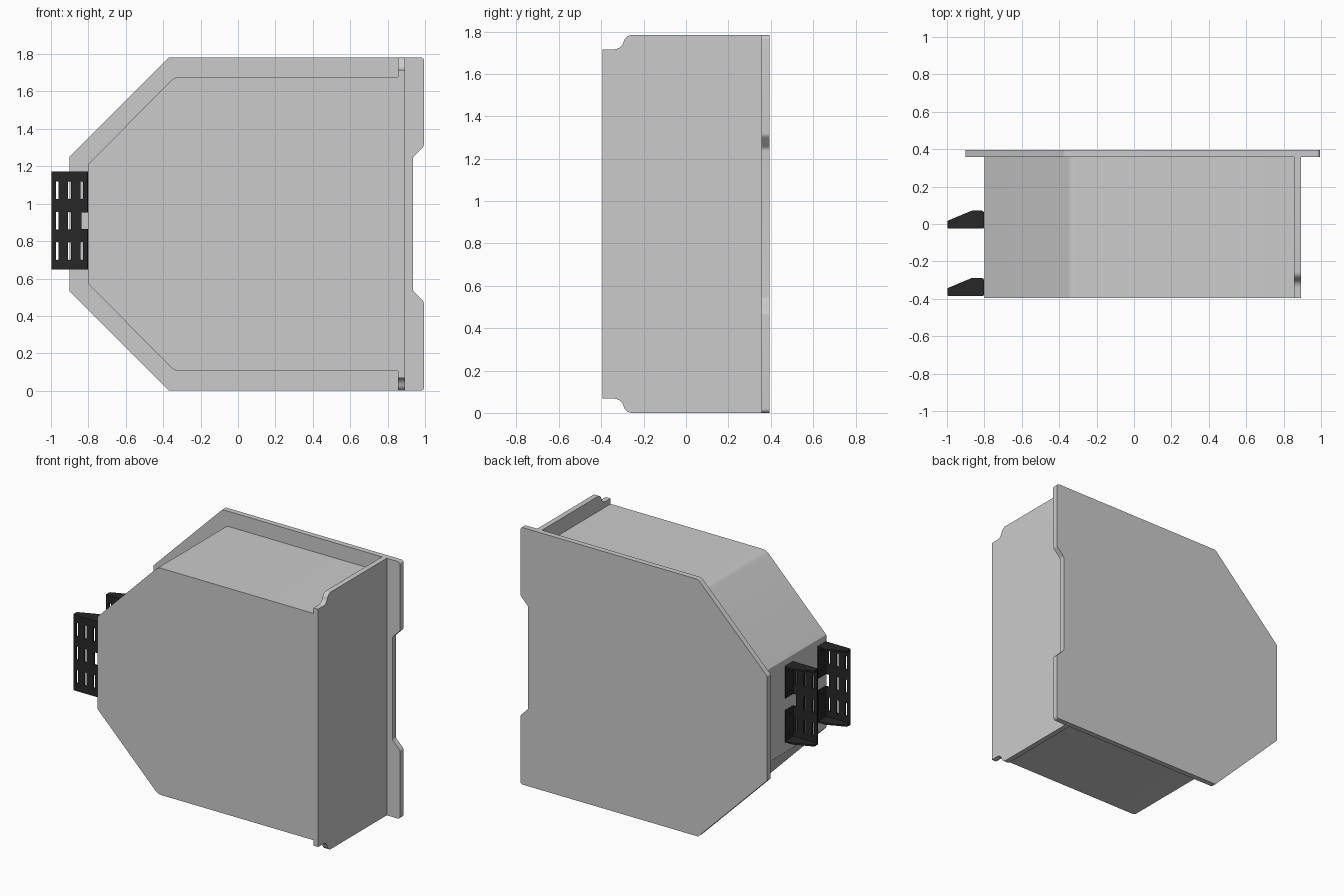
import bpy, bmesh
from math import sin, cos, pi, tan
from mathutils import Vector

if "Cube" in bpy.data.objects:
    bpy.data.objects.remove(bpy.data.objects["Cube"])


def fillet(points, n=5):
    """Points are (u, v, radius); corners with a radius become arcs."""
    out = []
    for i, (u, v, r) in enumerate(points):
        p = Vector((u, v))
        if r == 0:
            out.append(p)
            continue
        a = (Vector(points[i - 1][:2]) - p).normalized()
        b = (Vector(points[(i + 1) % len(points)][:2]) - p).normalized()
        half = a.angle(b) / 2
        c = p + (a + b).normalized() * (r / sin(half))
        s = p + a * (r / tan(half)) - c
        e = p + b * (r / tan(half)) - c
        for k in range(n + 1):
            d = s.lerp(e, k / n).normalized() * r
            out.append(c + d)
    return out


def prism(name, points, axis, lo, hi):
    """Extrude a profile: axis y uses (x, z), x uses (y, z), z uses (x, y)."""
    place = {'x': lambda p, t: (t, p[0], p[1]),
             'y': lambda p, t: (p[0], t, p[1]),
             'z': lambda p, t: (p[0], p[1], t)}[axis]
    bm = bmesh.new()
    face = bm.faces.new([bm.verts.new(place(p, lo)) for p in fillet(points)])
    ext = bmesh.ops.extrude_face_region(bm, geom=[face])
    move = Vector(place((0, 0), hi - lo))
    bmesh.ops.translate(bm, vec=move, verts=[g for g in ext['geom'] if isinstance(g, bmesh.types.BMVert)])
    bmesh.ops.recalc_face_normals(bm, faces=bm.faces)
    mesh = bpy.data.meshes.new(name)
    bm.to_mesh(mesh)
    bm.free()
    ob = bpy.data.objects.new(name, mesh)
    bpy.context.collection.objects.link(ob)
    return ob


def box(name, x, y, z):
    return prism(name, [(x[0], z[0], 0), (x[1], z[0], 0), (x[1], z[1], 0), (x[0], z[1], 0)], 'y', *y)


def activate(ob):
    bpy.ops.object.select_all(action='DESELECT')
    ob.select_set(True)
    bpy.context.view_layer.objects.active = ob


def smooth(ob):
    activate(ob)
    bpy.ops.object.shade_smooth_by_angle(angle=0.5)


def cut(ob, cutters):
    activate(cutters[0])
    for c in cutters:
        c.select_set(True)
    if len(cutters) > 1:
        bpy.ops.object.join()
    tool = cutters[0]
    tool.hide_render = True
    mod = ob.modifiers.new("cut", 'BOOLEAN')
    mod.object, mod.operation, mod.solver = tool, 'DIFFERENCE', 'EXACT'
    activate(ob)
    bpy.ops.object.modifier_apply(modifier=mod.name)
    bpy.data.objects.remove(tool)


H = 1.783
MID = H / 2


def mirrored(lower):
    """Complete a profile from its lower half, mirrored about mid height."""
    return lower + [(u, H - v, r) for u, v, r in reversed(lower)]


# Back plate with chamfered left corners and a recess on the right edge
smooth(prism("back_plate", mirrored([
    (-0.9, 0.53, 0.01), (-0.37, 0, 0.02), (0.995, 0, 0.02),
    (0.995, 0.475, 0.03), (0.935, 0.535, 0.03)]), 'y', 0.357, 0.395))

# Main housing
smooth(prism("housing", mirrored([
    (-0.8, 0.57, 0.01), (-0.338, 0.105, 0.06), (0.86, 0.105, 0)]), 'y', -0.395, 0.36))

# Side panel with curved notches at its front corners
smooth(prism("side_panel", mirrored([
    (-0.395, 0.067, 0), (-0.305, 0.067, 0.045), (-0.285, 0, 0.04), (0.36, 0, 0)]),
    'x', 0.855, 0.892))

# Slotted mounting bracket: hollow tray open to the back and left
Z0, Z1, T = 0.647, 1.172, 0.012
Y0 = -0.385
bracket = prism("front_bracket", [
    (-0.997, Y0, 0.006), (-0.803, Y0, 0.006), (-0.803, Y0 + 0.096, 0.01),
    (-0.868, Y0 + 0.096, 0.02), (-0.997, Y0 + 0.042, 0.006)], 'z', Z0, Z1)
cut(bracket, [box("hollow", (-1.1, -0.803 - T), (Y0 + T, 0), (Z0 + T, Z1 - T))])
cut(bracket, [box("notch", (-0.836, -0.7), (Y0 - 0.1, 0), (0.865, 0.953))])
slots = []
for x in (-0.966, -0.901, -0.836):
    for z in (0.747, 0.909, 1.072):
        if x > -0.85 and 0.8 < z < 1:
            continue
        slots.append(prism("slot", [
            (x - 0.007, z - 0.048, 0.006), (x + 0.007, z - 0.048, 0.006),
            (x + 0.007, z + 0.048, 0.006), (x - 0.007, z + 0.048, 0.006)],
            'y', Y0 - 0.05, Y0 + 0.05))
cut(bracket, slots)

# Screw holes in the two mounting tabs
holes = []
for z in (0.69, 0.83, 0.99, 1.13):
    ring = [(Y0 + 0.055 + 0.008 * cos(k * pi / 6), z + 0.008 * sin(k * pi / 6), 0) for k in range(12)]
    holes.append(prism("hole", ring, 'x', -0.83, -0.801))
cut(bracket, holes)

black = bpy.data.materials.new("black")
black.diffuse_color = (0.02, 0.02, 0.02, 1)
black.use_nodes = True
black.node_tree.nodes["Principled BSDF"].inputs["Base Color"].default_value = black.diffuse_color
bracket.data.materials.clear()
bracket.data.materials.append(black)
smooth(bracket)

# Second bracket further back
rear = bracket.copy()
rear.name = "rear_bracket"
rear.location.y = 0.36
bpy.context.collection.objects.link(rear)
